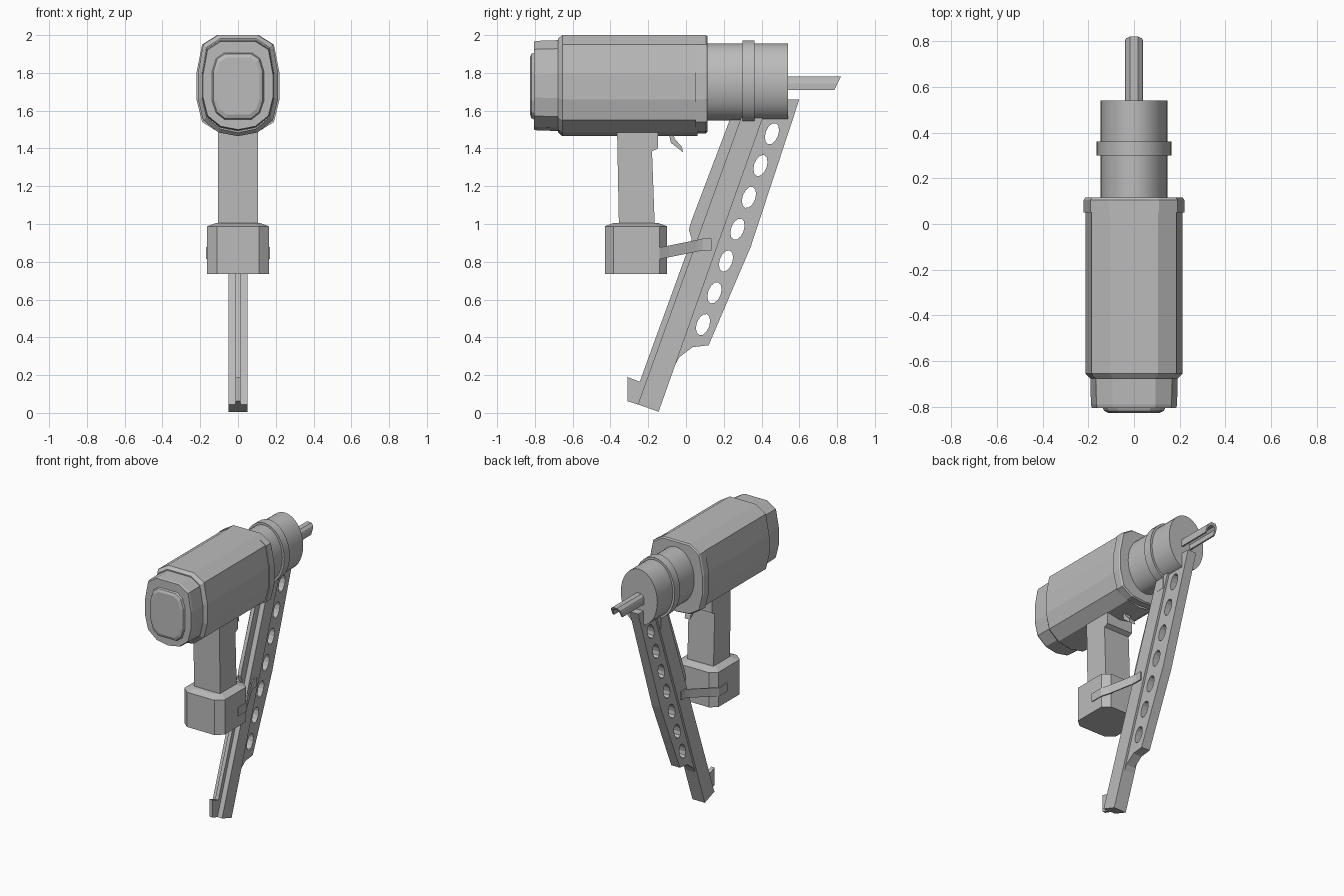
import bpy, bmesh, math
from mathutils import Vector

if "Cube" in bpy.data.objects:
    bpy.data.objects.remove(bpy.data.objects["Cube"], do_unlink=True)

grey = bpy.data.materials.new("plain_grey")
grey.use_nodes = True
grey.diffuse_color = (0.5, 0.5, 0.5, 1)
grey.node_tree.nodes["Principled BSDF"].inputs["Base Color"].default_value = (0.5, 0.5, 0.5, 1)


def loft(name, rings, smooth=False):
    """Skin a stack of equal-length point rings and cap both ends."""
    bm = bmesh.new()
    loops = [[bm.verts.new(p) for p in ring] for ring in rings]
    n = len(loops[0])
    for a, b in zip(loops, loops[1:]):
        for i in range(n):
            j = (i + 1) % n
            bm.faces.new((a[i], a[j], b[j], b[i]))
    bm.faces.new(loops[0])
    bm.faces.new(loops[-1])
    bmesh.ops.recalc_face_normals(bm, faces=bm.faces)
    mesh = bpy.data.meshes.new(name)
    bm.to_mesh(mesh)
    bm.free()
    mesh.materials.append(grey)
    obj = bpy.data.objects.new(name, mesh)
    bpy.context.collection.objects.link(obj)
    if smooth:
        bpy.ops.object.select_all(action='DESELECT')
        obj.select_set(True)
        bpy.context.view_layer.objects.active = obj
        bpy.ops.object.shade_smooth_by_angle(angle=math.radians(35))
    return obj


def slab(name, outline, half):
    """Extrude a (y, z) outline across x."""
    return loft(name, [[(x, y, z) for y, z in outline] for x in (-half, half)])


def mirrored(half):
    return half + [(-x, z) for x, z in reversed(half) if x]


def section(half, y, sx=1.0, sz=1.0, mid=1.735):
    return [(x * sx, y, mid + (z - mid) * sz) for x, z in mirrored(half)]


def ellipse(y, rx, rz, mid=1.752, n=32):
    return [(rx * math.cos(math.tau * i / n), y, mid + rz * math.sin(math.tau * i / n))
            for i in range(n)]


# Faceted motor housing with its flange and rear cap
housing = [(0.105, 2.0), (0.185, 1.95), (0.212, 1.8), (0.212, 1.66),
           (0.185, 1.55), (0.105, 1.485), (0, 1.465)]
loft("motor_housing", [section(housing, y, s, t) for y, s, t in
                       ((-0.677, 0.9, 0.93), (-0.655, 1, 1), (0.06, 1, 1))])
flange = [(0.11, 2.0), (0.19, 1.95), (0.22, 1.8), (0.22, 1.66),
          (0.19, 1.54), (0.11, 1.49), (0, 1.48)]
loft("housing_flange", [section(flange, y, s, s) for y, s in
                        ((0.05, 1), (0.105, 1), (0.115, 0.97))])
loft("rear_cap", [section(housing, y, s, t) for y, s, t in
                  ((-0.805, 0.87, 0.87), (-0.79, 0.89, 0.885), (-0.67, 0.9, 0.9))])
pad = [(0.075, 1.91), (0.12, 1.88), (0.142, 1.81), (0.142, 1.65),
       (0.12, 1.585), (0.075, 1.55)]
loft("rear_pad", [section(pad, y, s, t) for y, s, t in
                  ((-0.826, 0.8, 0.84), (-0.818, 0.92, 0.95), (-0.795, 1, 1))])

# Oval front barrel, clamp ring and the tab under it
loft("barrel", [ellipse(0.1, 0.147, 0.203), ellipse(0.54, 0.147, 0.203)], True)
loft("clamp_ring", [ellipse(0.3, 0.163, 0.219), ellipse(0.362, 0.163, 0.219)], True)
slab("clamp_tab", [(0.3, 1.465), (0.362, 1.465), (0.362, 1.6), (0.3, 1.6)], 0.052)

# Nose: arched channel open below, cut on a slant at the tip
arch_out = [(0.018, 1.78), (0.035, 1.765), (0.04, 1.745), (0.04, 1.71)]
arch_in = [(-0.028, 1.71), (-0.028, 1.745), (-0.014, 1.762)]
arch = (arch_out + [(-x, z) for x, z in reversed(arch_in)][::-1]
        + [(x, z) for x, z in reversed(arch_in)]
        + [(-x, z) for x, z in reversed(arch_out)])
loft("nose_channel", [[(x, 0.5, z) for x, z in arch],
                      [(x, 0.82 - (1.78 - z) * 0.5, z) for x, z in arch]])

# Grip, trigger and battery
slab("grip", [(-0.365, 1.5), (-0.355, 0.98), (-0.165, 0.98), (-0.18, 1.385),
              (-0.148, 1.4), (-0.148, 1.5)], 0.105)
slab("trigger", [(-0.095, 1.5), (-0.08, 1.43), (-0.016, 1.38), (-0.022, 1.41),
                 (-0.06, 1.45), (-0.07, 1.5)], 0.022)
slab("trigger_mount", [(-0.15, 1.48), (-0.11, 1.48), (-0.06, 1.5), (-0.06, 1.53),
                       (-0.15, 1.53)], 0.035)
base = [(0.11, -0.43), (0.163, -0.385), (0.163, -0.14), (0.115, -0.1)]


def battery_ring(z, s):
    return [(x * s, -0.265 + (y + 0.265) * s, z) for x, y in mirrored(base)]


loft("battery", [battery_ring(0.735, 1), battery_ring(0.988, 1), battery_ring(1.006, 0.7)])

# Slanted magazine: narrow front rib, wide rail, pierced plate
slab("magazine_rib", [(0.235, 1.56), (0.03, 1.02), (0.015, 0.97), (0.03, 0.92),
                      (-0.245, 0.165), (-0.31, 0.19), (-0.31, 0.062),
                      (-0.24, 0.04), (0.31, 1.56)], 0.013)
slab("magazine_rail", [(0.305, 1.6), (-0.255, 0.045), (-0.145, 0.006), (0.42, 1.6)], 0.05)
plate = slab("magazine_plate", [(0.43, 1.66), (-0.06, 0.25), (-0.035, 0.295),
                                (0.035, 0.348), (0.12, 0.358), (0.343, 0.88),
                                (0.6, 1.66)], 0.035)

# Row of oval holes through the plate
along = Vector((0.34, 0.94))
across = Vector((0.94, -0.34))
cutters = []
for k in range(7):
    mid = Vector((0.09, 0.467)).lerp(Vector((0.455, 1.478)), k / 6)
    pts = []
    for i in range(12):
        a = math.tau * i / 12
        pts.append(tuple(mid + along * 0.059 * math.sin(a) + across * 0.034 * math.cos(a)))
    cutters.append(slab("hole_cutter", pts, 0.2))
for cutter in cutters:
    cutter.hide_render = True
    cut = plate.modifiers.new("hole", 'BOOLEAN')
    cut.operation = 'DIFFERENCE'
    cut.solver = 'EXACT'
    cut.object = cutter
bpy.context.view_layer.objects.active = plate
for name in [m.name for m in plate.modifiers]:
    bpy.ops.object.modifier_apply(modifier=name)
for cutter in cutters:
    bpy.data.objects.remove(cutter, do_unlink=True)

# Bent straps tying the battery to the magazine
strap = [(0.16, -0.235, 0.845), (0.16, -0.14, 0.845), (0.13, -0.09, 0.855),
         (0.06, 0.06, 0.885), (0.05, 0.09, 0.892), (0.05, 0.135, 0.892)]
for side, label in ((1, "left"), (-1, "right")):
    loft(label + "_strap", [[(side * (x + dx), y, z + dz) for dx, dz in
                             ((0, -0.031), (0.009, -0.031), (0.009, 0.031), (0, 0.031))]
                            for x, y, z in strap])
